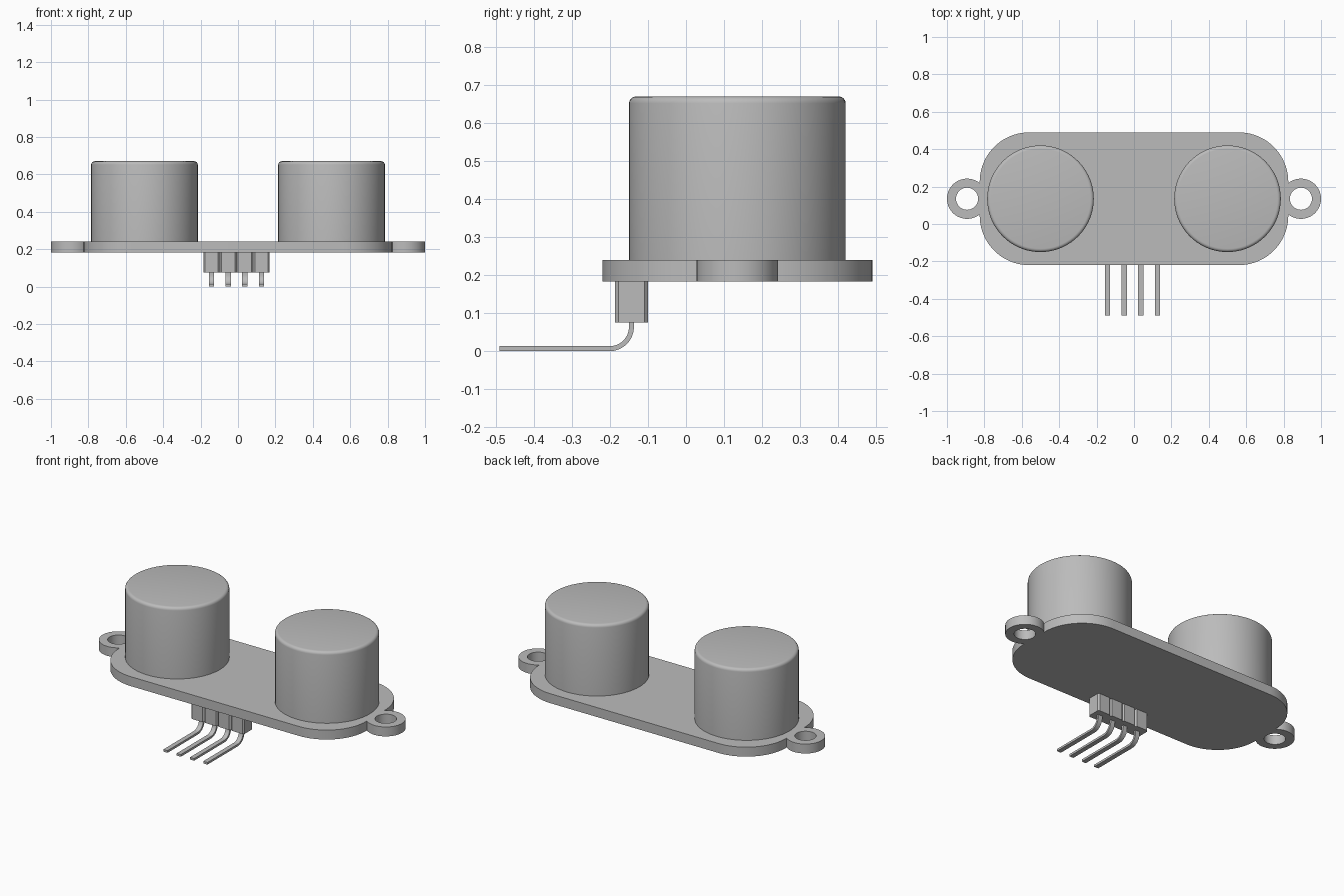
import bpy, bmesh
from math import sin, cos, radians, acos, degrees
from mathutils import Vector

cube = bpy.data.objects.get("Cube")
if cube:
    bpy.data.objects.remove(cube, do_unlink=True)

grey = bpy.data.materials.new("plain grey")
grey.use_nodes = True
colour = (0.5, 0.5, 0.5, 1)
grey.diffuse_color = colour
grey.node_tree.nodes["Principled BSDF"].inputs["Base Color"].default_value = colour

CENTRE_Y = 0.135
BOARD_BOTTOM, BOARD_TOP = 0.183, 0.24
parts = []


def arc(cx, cy, r, start, end, steps):
    """Points along an arc, angles in degrees."""
    angles = [radians(start + (end - start) * i / steps) for i in range(steps + 1)]
    return [(cx + r * cos(a), cy + r * sin(a)) for a in angles]


def add_object(name, bm):
    bmesh.ops.recalc_face_normals(bm, faces=bm.faces)
    mesh = bpy.data.meshes.new(name)
    bm.to_mesh(mesh)
    bm.free()
    mesh.materials.append(grey)
    obj = bpy.data.objects.new(name, mesh)
    bpy.context.collection.objects.link(obj)
    parts.append(obj)
    return obj


def prism(name, points, direction):
    """Extrude a closed outline along a direction."""
    bm = bmesh.new()
    face = bm.faces.new([bm.verts.new(p) for p in points])
    side = bmesh.ops.extrude_face_region(bm, geom=[face], use_keep_orig=True)["geom"]
    moved = [v for v in side if isinstance(v, bmesh.types.BMVert)]
    bmesh.ops.translate(bm, verts=moved, vec=Vector(direction))
    return add_object(name, bm)


# Board outline: rounded plate with a mounting ear at each end
half_x, half_y, corner = 0.825, 0.355, 0.265
ear_x, ear_r, hole_r = 0.8925, 0.1075, 0.059
ear_angle = degrees(acos((half_x - ear_x) / ear_r))
cx, cy = half_x - corner, half_y - corner
right_half = (arc(cx, -cy, corner, -90, 0, 20)
              + arc(ear_x, 0, ear_r, -ear_angle, ear_angle, 36)
              + arc(cx, cy, corner, 0, 90, 20))
outline = right_half + [(-x, -y) for x, y in right_half]
loops = [outline] + [arc(s * ear_x, 0, hole_r, 0, 352.5, 47) for s in (-1, 1)]

curve = bpy.data.curves.new("board_outline", "CURVE")
curve.dimensions = "2D"
curve.fill_mode = "BOTH"
curve.extrude = (BOARD_TOP - BOARD_BOTTOM) / 2
for loop in loops:
    spline = curve.splines.new("POLY")
    spline.points.add(len(loop) - 1)
    for point, (x, y) in zip(spline.points, loop):
        point.co = (x, y, 0, 1)
    spline.use_cyclic_u = True
helper = bpy.data.objects.new("board_outline", curve)
bpy.context.collection.objects.link(helper)
flat = bpy.data.meshes.new_from_object(
    helper.evaluated_get(bpy.context.evaluated_depsgraph_get()))
bm = bmesh.new()
bm.from_mesh(flat)
bmesh.ops.remove_doubles(bm, verts=bm.verts, dist=0.0001)
bmesh.ops.translate(bm, verts=bm.verts,
                    vec=(0, CENTRE_Y, (BOARD_TOP + BOARD_BOTTOM) / 2))
bpy.data.objects.remove(helper, do_unlink=True)
bpy.data.meshes.remove(flat)
add_object("mounting_board", bm)

# Two capped cylinders with a rounded top rim
height = 0.67 - BOARD_TOP + 0.01
for side, x in (("right", -0.5), ("left", 0.5)):
    bm = bmesh.new()
    bmesh.ops.create_cone(bm, cap_ends=True, segments=72, radius1=0.285,
                          radius2=0.285, depth=height)
    rim = [e for e in bm.edges if all(v.co.z > 0 for v in e.verts)]
    bmesh.ops.bevel(bm, geom=rim, offset=0.018, segments=4, profile=0.5,
                    affect="EDGES")
    bmesh.ops.translate(bm, verts=bm.verts, vec=(x, CENTRE_Y, 0.67 - height / 2))
    add_object(side + "_cylinder", bm)

# Header blocks with chamfered uprights, each holding one bent pin
pitch, block_y, half_depth, chamfer = 0.0888, -0.1435, 0.0435, 0.009
pin_w, pin_t, bend = 0.028, 0.013, 0.064
for i in range(4):
    x = -0.008 + (i - 1.5) * pitch
    a, b, c = pitch / 2, half_depth, chamfer
    quarter = [(a, -b + c), (a, b - c), (a - c, b), (c - a, b)]
    ring = quarter + [(-px, -py) for px, py in quarter]
    prism(f"header_block_{i + 1}",
          [(x + px, block_y + py, 0.075) for px, py in ring],
          (0, 0, BOARD_BOTTOM - 0.075))

    bend_y = block_y + pin_t / 2 - bend
    outer = arc(bend_y, bend, bend, 0, -90, 12)
    inner = arc(bend_y, bend, bend - pin_t, -90, 0, 12)
    profile = ([(bend_y + bend, 0.08)] + outer + [(-0.49, 0), (-0.49, pin_t)]
               + inner + [(bend_y + bend - pin_t, 0.08)])
    prism(f"bent_pin_{i + 1}", [(x - pin_w / 2, y, z) for y, z in profile],
          (pin_w, 0, 0))

# Smooth the round walls, keep the corners sharp
bpy.ops.object.select_all(action="DESELECT")
for obj in parts:
    obj.select_set(True)
bpy.context.view_layer.objects.active = parts[0]
bpy.ops.object.shade_smooth_by_angle(angle=radians(30))
